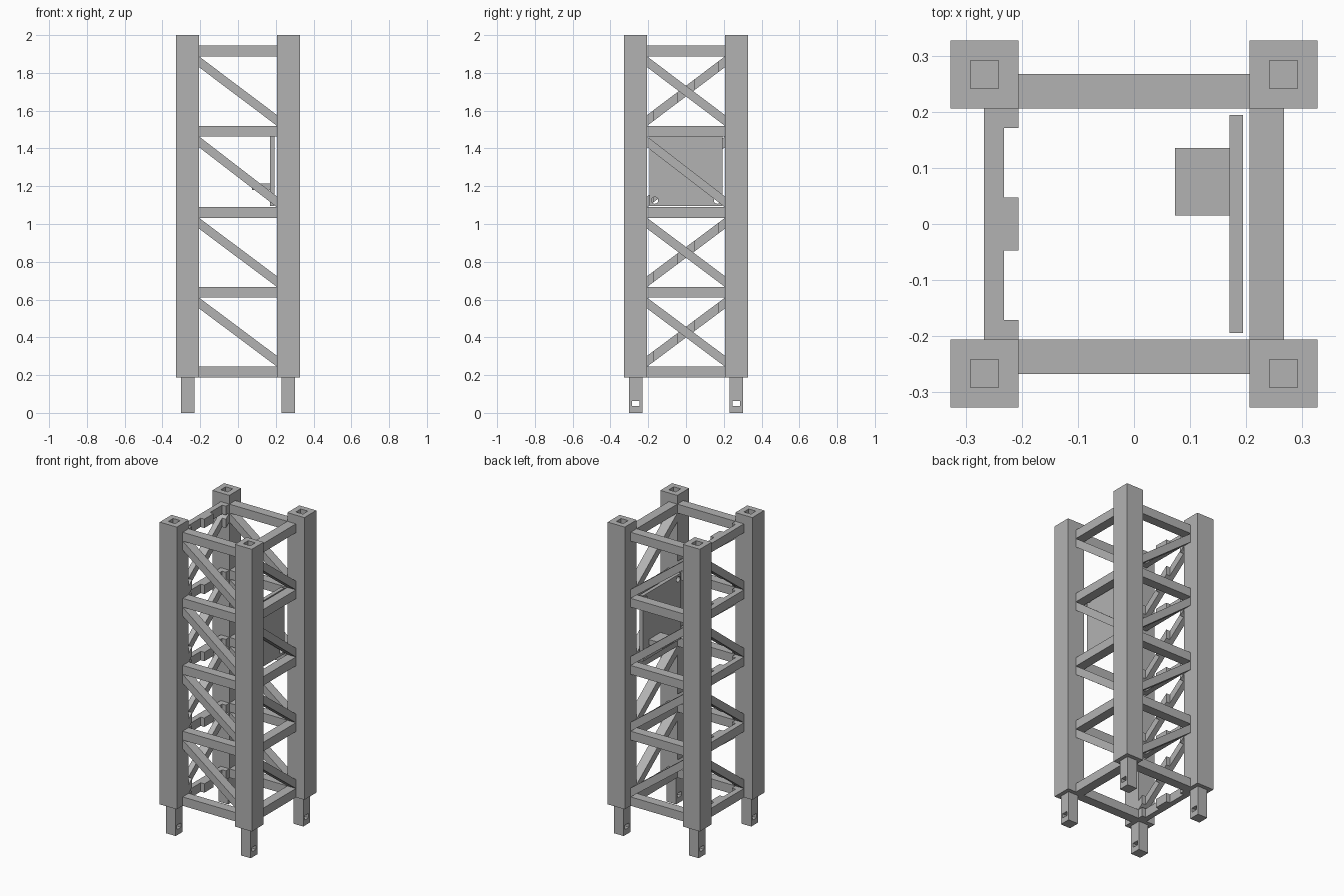
import bpy, bmesh
from mathutils import Matrix

if "Cube" in bpy.data.objects:
    bpy.data.objects.remove(bpy.data.objects["Cube"])

grey = bpy.data.materials.new("steel grey")
grey.diffuse_color = (0.45, 0.45, 0.45, 1)
grey.use_nodes = True
grey.node_tree.nodes["Principled BSDF"].inputs["Base Color"].default_value = grey.diffuse_color

IN, OUT, MID = 0.206, 0.327, 0.2665      # post inner face, outer face, centre
RAIL_OUT, RAIL_H = 0.267, 0.057
RAILS = [0.188, 0.610, 1.032, 1.463, 1.887]   # undersides of the rail rings


def finish(name, bm):
    bmesh.ops.recalc_face_normals(bm, faces=bm.faces)
    mesh = bpy.data.meshes.new(name)
    bm.to_mesh(mesh)
    bm.free()
    mesh.materials.append(grey)
    ob = bpy.data.objects.new(name, mesh)
    bpy.context.collection.objects.link(ob)
    return ob


def box(name, x0, x1, y0, y1, z0, z1):
    bm = bmesh.new()
    m = Matrix.Translation(((x0 + x1) / 2, (y0 + y1) / 2, (z0 + z1) / 2))
    m = m @ Matrix.Diagonal((x1 - x0, y1 - y0, z1 - z0, 1))
    bmesh.ops.create_cube(bm, size=1, matrix=m)
    return finish(name, bm)


def cut(ob, cutter):
    cutter.hide_render = True
    cutter.hide_viewport = True
    mod = ob.modifiers.new("cut", "BOOLEAN")
    mod.operation, mod.solver, mod.object = "DIFFERENCE", "EXACT", cutter


def beam(name, side, z_start, z_end):
    """Bar between two posts; its plan outline is swept up and sheared along its length."""
    outline = [(-IN, RAIL_OUT), (IN, RAIL_OUT), (IN, IN)]
    if side == "left":                   # inner face has two notches
        for a, b in ((0.171, 0.047), (-0.047, -0.171)):
            outline += [(a, IN), (a, 0.232), (b, 0.232), (b, IN)]
    outline.append((-IN, IN))
    place = {"front": lambda h, t: (h, -t), "back": lambda h, t: (h, t),
             "right": lambda h, t: (t, h), "left": lambda h, t: (-t, h)}[side]
    bm = bmesh.new()
    rings = []
    for dz in (0, RAIL_H):
        rings.append([bm.verts.new((*place(h, t),
                      z_start + (z_end - z_start) * (h + IN) / (2 * IN) + dz))
                      for h, t in outline])
    low, high = rings
    bm.faces.new(low)
    bm.faces.new(high)
    for i in range(len(low)):
        j = (i + 1) % len(low)
        bm.faces.new((low[i], low[j], high[j], high[i]))
    return finish(name, bm)


# Corner posts with top sockets, and pegs with cross holes
for sx in (-1, 1):
    for sy in (-1, 1):
        cx, cy = sx * MID, sy * MID
        r = (OUT - IN) / 2
        post = box("corner_post", cx - r, cx + r, cy - r, cy + r, RAILS[0], 2)
        cut(post, box("socket_cutter", cx - .025, cx + .025, cy - .025, cy + .025, 1.81, 2.1))
        peg = box("peg", cx - .035, cx + .035, cy - .035, cy + .035, 0, RAILS[0])
        cut(peg, box("peg_hole_cutter", cx - .1, cx + .1, cy - .02, cy + .02, .036, .064))

# Rail rings and diagonal braces
for side in ("front", "back", "right", "left"):
    for z in RAILS:
        beam(side + "_rail", side, z, z)
    for lower, upper in zip(RAILS, RAILS[1:]):
        ends = (upper - RAIL_H, lower + RAIL_H)
        if side == "left":
            ends = ends[::-1]
        beam(side + "_brace", side, *ends)

# Mounting panel with four corner holes, and its small shelf
panel = box("panel", 0.17, 0.194, -0.194, 0.194, 1.095, 1.517)
for y in (-0.165, 0.165):
    for z in (1.125, 1.487):
        bm = bmesh.new()
        m = Matrix.Translation((0.182, y, z)) @ Matrix.Rotation(1.5707963, 4, "Y")
        bmesh.ops.create_cone(bm, cap_ends=True, segments=24, radius1=0.018,
                              radius2=0.018, depth=0.1, matrix=m)
        cut(panel, finish("panel_hole_cutter", bm))
box("shelf", 0.073, 0.17, 0.015, 0.135, 1.18, 1.215)
